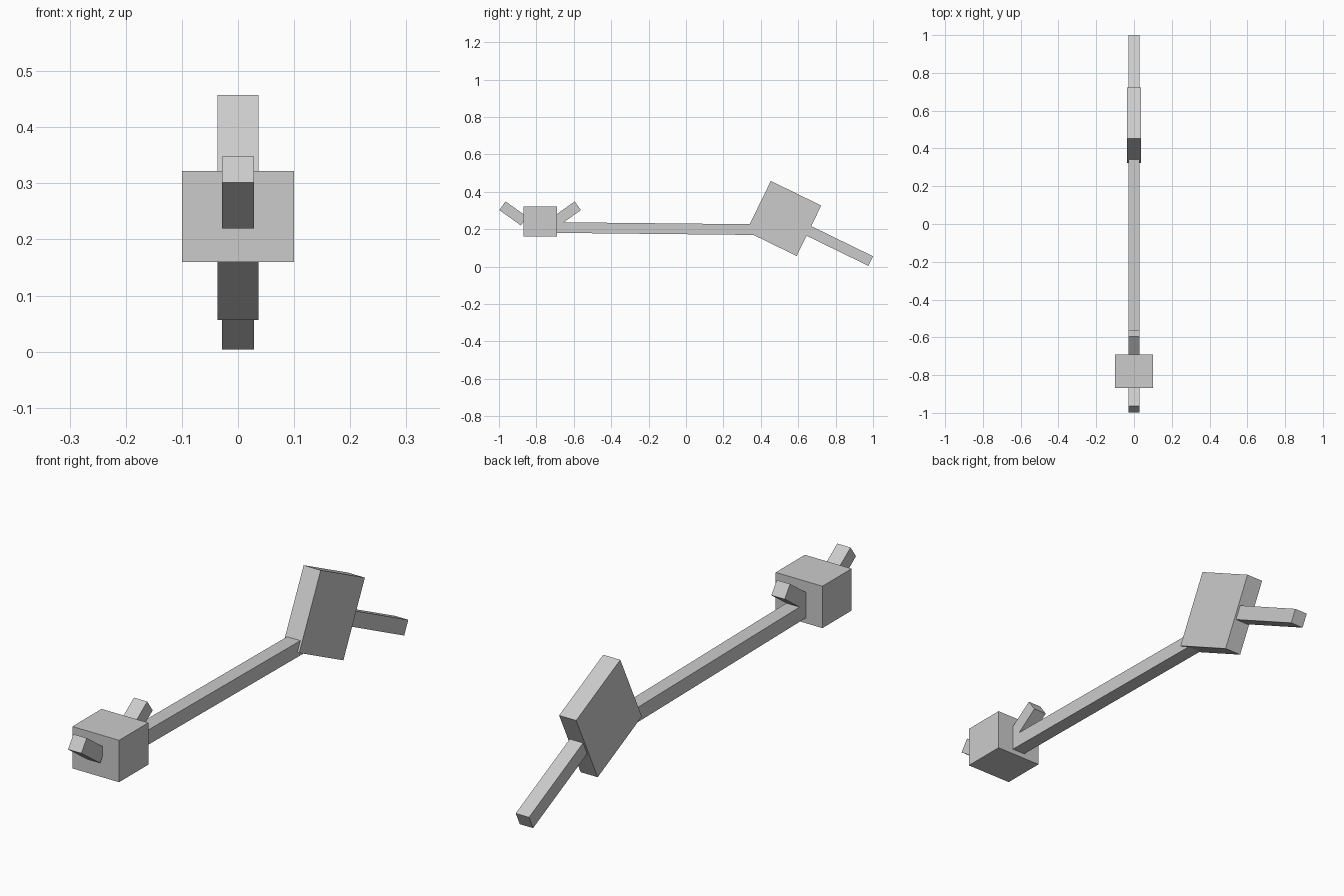
import bpy
from math import radians
from mathutils import Matrix, Vector

cube = bpy.data.objects.get("Cube")
if cube:
    bpy.data.objects.remove(cube, do_unlink=True)

GREY = (0.6, 0.6, 0.6, 1.0)
mat = bpy.data.materials.new("light grey")
mat.use_nodes = True
mat.diffuse_color = GREY
mat.node_tree.nodes["Principled BSDF"].inputs["Base Color"].default_value = GREY


def block(name, y, z, size, tilt=0.0):
    """Flat-sided box centred on x = 0, tilted about the x axis (degrees)."""
    bpy.ops.mesh.primitive_cube_add(size=1)
    ob = bpy.context.object
    ob.name = name
    ob.data.transform(Matrix.Rotation(radians(tilt), 4, 'X') @ Matrix.Diagonal(Vector((*size, 1))))
    ob.location = (0, y, z)
    ob.data.materials.append(mat)
    return ob


BAR = 0.057       # width of all the square bars
HEAD_Y = -0.78
LEAN = -26        # slope of the rear plate and handle

# Head block with two mirrored prongs
block("head_block", HEAD_Y, 0.241, (0.2, 0.178, 0.162))
for name, side in (("front_prong", -1), ("rear_prong", 1)):
    block(name, HEAD_Y + side * 0.144, 0.284, (BAR, 0.141, BAR), side * 35.5)

# Long shaft from the head to the rear plate
block("shaft", -0.165, 0.203, (BAR, 1.11, BAR), -0.6)

# Tilted square plate and the handle leaving its back edge
block("rear_plate", 0.5225, 0.257, (0.073, 0.3, 0.3), LEAN)
block("handle", 0.812, 0.115, (BAR, 0.39, BAR), LEAN)
